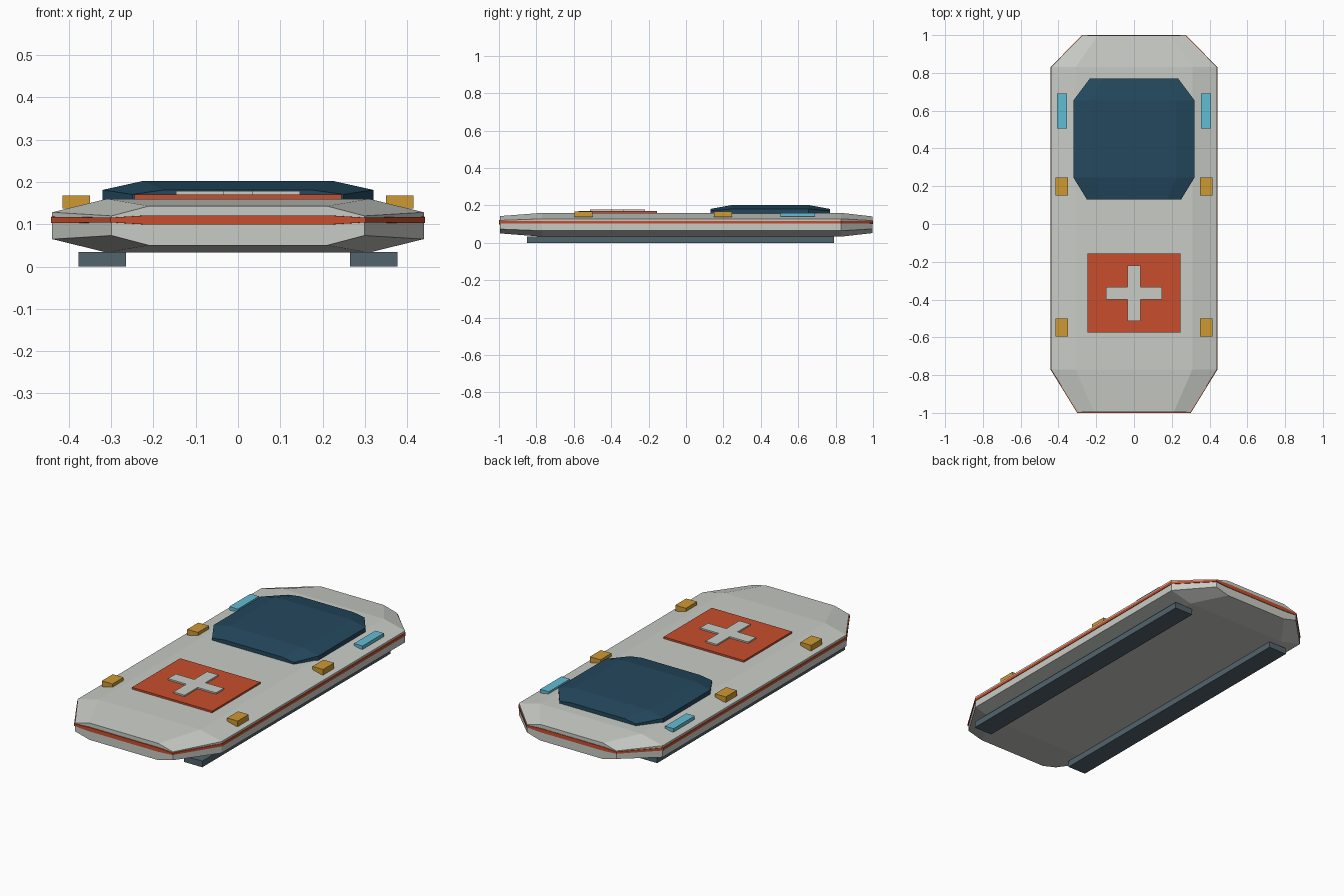
import bpy, bmesh

cube = bpy.data.objects.get("Cube")
if cube:
    bpy.data.objects.remove(cube, do_unlink=True)


def material(name, rgb):
    m = bpy.data.materials.new(name)
    m.use_nodes = True
    m.diffuse_color = (*rgb, 1)
    m.node_tree.nodes["Principled BSDF"].inputs["Base Color"].default_value = (*rgb, 1)
    return m


HULL = material("pale grey", (0.58, 0.60, 0.56))
RED = material("orange red", (0.58, 0.076, 0.025))
GLASS = material("dark blue glass", (0.017, 0.065, 0.11))
AMBER = material("amber", (0.62, 0.32, 0.034))
CYAN = material("light cyan", (0.127, 0.515, 0.665))
SLATE = material("slate", (0.084, 0.127, 0.15))


def finish(name, bm, mat):
    bmesh.ops.recalc_face_normals(bm, faces=bm.faces)
    mesh = bpy.data.meshes.new(name)
    bm.to_mesh(mesh)
    bm.free()
    mesh.materials.append(mat)
    ob = bpy.data.objects.new(name, mesh)
    bpy.context.collection.objects.link(ob)
    return ob


def loft(name, mat, half_x, half_z, mid_z, stations):
    """Chamfered octagon sections along y; stations are (y, x scale, z scale)."""
    section = [(1, .5), (.705, 1), (-.705, 1), (-1, .5),
               (-1, -.5), (-.705, -1), (.705, -1), (1, -.5)]
    bm = bmesh.new()
    rings = [[bm.verts.new((px * half_x * sx, y, mid_z + pz * half_z * sz))
              for px, pz in section] for y, sx, sz in stations]
    for a, b in zip(rings, rings[1:]):
        for i in range(len(a)):
            j = (i + 1) % len(a)
            bm.faces.new((a[i], a[j], b[j], b[i]))
    bm.faces.new(rings[0])
    bm.faces.new(rings[-1])
    return finish(name, bm, mat)


def prism(name, mat, outline, z0, z1):
    """Extrude a flat outline from z0 to z1."""
    bm = bmesh.new()
    face = bm.faces.new([bm.verts.new((x, y, z0)) for x, y in outline])
    ext = bmesh.ops.extrude_face_region(bm, geom=[face])["geom"]
    for v in ext:
        if isinstance(v, bmesh.types.BMVert):
            v.co.z = z1
    return finish(name, bm, mat)


def box(name, mat, x0, x1, y0, y1, z0, z1):
    return prism(name, mat, [(x0, y0), (x1, y0), (x1, y1), (x0, y1)], z0, z1)


# Hull, with a thin band around its waist
loft("hull", HULL, 0.439, 0.0635, 0.0965,
     [(-0.995, .68, .73), (-0.77, 1, 1), (0.83, 1, 1), (0.997, .62, .70)])
loft("waist_stripe", RED, 0.4425, 0.015, 0.11,
     [(-1, .68, .73), (-0.77, 1, 1), (0.83, 1, 1), (1, .62, .70)])

# Canopy, sunk into the hull
loft("canopy", GLASS, 0.32, 0.042, 0.16,
     [(0.13, .78, .5), (0.245, 1, 1), (0.655, 1, 1), (0.77, .73, .5)])

# Roof panel and raised cross
box("roof_panel", RED, -0.245, 0.245, -0.575, -0.155, 0.155, 0.17)
long, arm, cy = 0.147, 0.034, -0.367
cross = [(arm, long), (arm, arm), (long, arm)]
for _ in range(3):
    cross += [(y, -x) for x, y in cross[-3:]]
prism("roof_cross", HULL, [(x, y + cy) for x, y in cross], 0.168, 0.178)

# Paired skids, lamps and light strips
for side, s in (("left", 1), ("right", -1)):
    box(f"{side}_skid", SLATE, s * 0.265, s * 0.377, -0.85, 0.79, 0, 0.034)
    for place, y in (("front", -0.595), ("middle", 0.15)):
        box(f"{side}_{place}_lamp", AMBER, s * 0.35, s * 0.415, y, y + 0.096, 0.137, 0.168)
    box(f"{side}_light_strip", CYAN, s * 0.355, s * 0.407, 0.505, 0.69, 0.141, 0.16)
